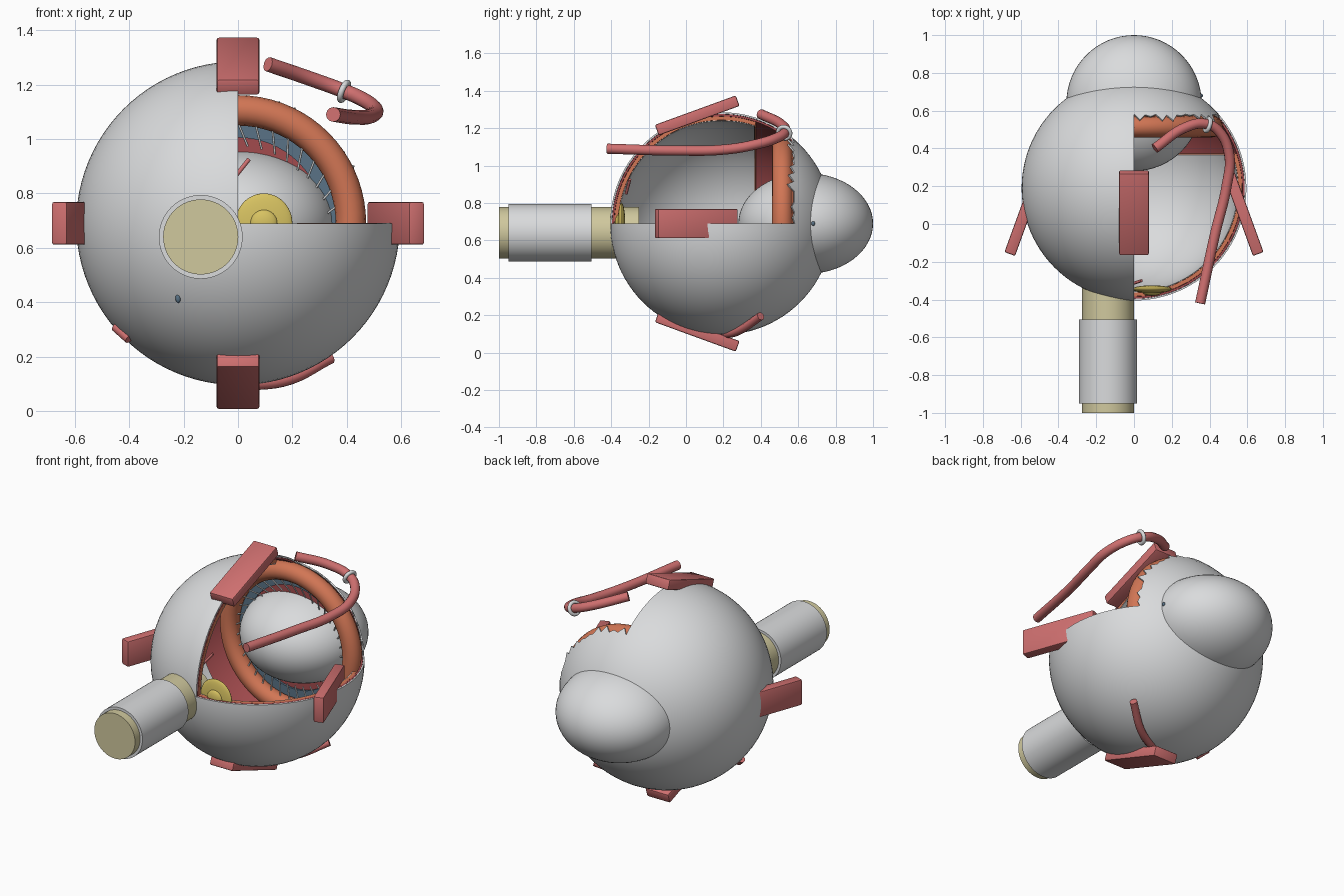
import bpy, bmesh, math, random
from mathutils import Vector

if "Cube" in bpy.data.objects:
    bpy.data.objects.remove(bpy.data.objects["Cube"])

random.seed(4)
PI = math.pi
C = Vector((0, 0.19, 0.69))      # centre of the globe
R = 0.595


def material(name, rgb):
    m = bpy.data.materials.new(name)
    m.diffuse_color = (*rgb, 1)
    m.use_nodes = True
    m.node_tree.nodes["Principled BSDF"].inputs["Base Color"].default_value = m.diffuse_color
    return m


WHITE = material("white", (0.70, 0.71, 0.72))
RED = material("muscle red", (0.62, 0.16, 0.16))
DARK = material("dark red", (0.36, 0.07, 0.075))
ORANGE = material("orange", (0.64, 0.18, 0.09))
CREAM = material("cream", (0.63, 0.58, 0.34))
GOLD = material("gold", (0.68, 0.54, 0.12))
BLUE = material("slate blue", (0.10, 0.17, 0.24))


def finish(ob, name, mat, angle=35):
    ob.name = name
    ob.data.materials.clear()
    ob.data.materials.append(mat)
    bpy.ops.object.select_all(action='DESELECT')
    ob.select_set(True)
    bpy.context.view_layer.objects.active = ob
    for mod in list(ob.modifiers):
        bpy.ops.object.modifier_apply(modifier=mod.name)
    bpy.ops.object.shade_smooth_by_angle(angle=math.radians(angle))
    return ob


def shell(name, mat, r, thick, patches, rings=48):
    """Globe layer made of patches (phi0, phi1, first ring, last ring, jag); rings count from the back pole."""
    bm = bmesh.new()
    for p0, p1, i0, i1, jag in patches:
        n = round((p1 - p0) / 3.75)
        rows = []
        for i in range(i0, i1 + 1):
            row = []
            for j in range(n + 1):
                th = PI * i / rings
                if jag and i == i1 and 0 < j < n:
                    th += jag * random.random() * (1 if j % 2 else 0.15)
                ph = math.radians(p0 + (p1 - p0) * j / n)
                row.append(bm.verts.new(C + r * Vector((math.sin(th) * math.cos(ph), math.cos(th),
                                                        math.sin(th) * math.sin(ph)))))
            rows.append(row)
        for a, b in zip(rows, rows[1:]):
            for j in range(n):
                bm.faces.new((a[j], a[j + 1], b[j + 1], b[j]))
    bmesh.ops.remove_doubles(bm, verts=bm.verts, dist=0.0003)
    me = bpy.data.meshes.new(name)
    bm.to_mesh(me)
    bm.free()
    ob = bpy.data.objects.new(name, me)
    bpy.context.collection.objects.link(ob)
    mod = ob.modifiers.new("thickness", 'SOLIDIFY')
    mod.thickness = thick
    mod.offset = -1
    return finish(ob, name, mat)


def ellipsoid(name, mat, loc, scale, seg=64):
    bpy.ops.mesh.primitive_uv_sphere_add(segments=seg, ring_count=seg // 2, location=loc)
    ob = bpy.context.object
    ob.scale = scale
    return finish(ob, name, mat)


def cylinder(name, mat, x, z, r, y0, y1):
    bpy.ops.mesh.primitive_cylinder_add(vertices=64, radius=r, depth=y1 - y0,
                                        location=(x, (y0 + y1) / 2, z), rotation=(PI / 2, 0, 0))
    return finish(bpy.context.object, name, mat)


def torus(name, mat, loc, major, minor, direction):
    rot = Vector(direction).to_track_quat('Z', 'Y').to_euler()
    bpy.ops.mesh.primitive_torus_add(location=loc, rotation=rot, major_radius=major, minor_radius=minor,
                                     major_segments=72, minor_segments=16)
    return finish(bpy.context.object, name, mat)


def tube(name, mat, pts, r):
    cu = bpy.data.curves.new(name, 'CURVE')
    cu.dimensions = '3D'
    cu.bevel_depth = r
    cu.bevel_resolution = 4
    cu.use_fill_caps = True
    sp = cu.splines.new('BEZIER')
    sp.bezier_points.add(len(pts) - 1)
    for bp, p in zip(sp.bezier_points, pts):
        bp.co = p
        bp.handle_left_type = bp.handle_right_type = 'AUTO'
    ob = bpy.data.objects.new(name, cu)
    bpy.context.collection.objects.link(ob)
    bpy.ops.object.select_all(action='DESELECT')
    ob.select_set(True)
    bpy.context.view_layer.objects.active = ob
    bpy.ops.object.convert(target='MESH')
    return finish(bpy.context.object, name, mat, 50)


def annulus(name, mat, y, r0, r1):
    """Flat ring facing front."""
    bm = bmesh.new()
    loops = [[bm.verts.new((r * math.cos(2 * PI * k / 64), y, C.z + r * math.sin(2 * PI * k / 64)))
              for k in range(64)] for r in (r0, r1)]
    for k in range(64):
        m = (k + 1) % 64
        bm.faces.new((loops[0][k], loops[1][k], loops[1][m], loops[0][m]))
    me = bpy.data.meshes.new(name)
    bm.to_mesh(me)
    bm.free()
    ob = bpy.data.objects.new(name, me)
    bpy.context.collection.objects.link(ob)
    mod = ob.modifiers.new("thickness", 'SOLIDIFY')
    mod.thickness = 0.012
    return finish(ob, name, mat)


# globe layers, with the upper right quarter cut open
shell("outer_wall", WHITE, R, 0.009, [(90, 360, 0, 48, 0), (0, 90, 0, 13, 0.09)])
shell("middle_wall", DARK, R - 0.010, 0.011, [(90, 360, 8, 48, 0), (0, 90, 8, 12, 0.07)])
shell("inner_wall", ORANGE, R - 0.022, 0.020, [(90, 360, 19, 48, 0)])
shell("inner_lining", WHITE, R - 0.043, 0.004, [(90, 360, 19, 48, 0)])
shell("torn_edge", ORANGE, R - 0.018, 0.01, [(0, 90, 11, 13, 0.08)])

# front bulge and lens body
ellipsoid("lens_bulge", WHITE, (0, 0.64, C.z), (0.358, 0.36, 0.27))

# rings around the lens and the fine strands that hold it
torus("ciliary_ring", ORANGE, (0, 0.515, C.z), 0.415, 0.056, (0, 1, 0))
annulus("blue_ring", BLUE, 0.545, 0.315, 0.39)
annulus("red_ring", DARK, 0.56, 0.26, 0.325)
for k in range(36):
    a = 2 * PI * k / 36
    b = a - 0.12
    tube("lens_strand", WHITE, [(0.37 * math.cos(a), 0.50, C.z + 0.37 * math.sin(a)),
                                (0.30 * math.cos(b), 0.53, C.z + 0.285 * math.sin(b))], 0.004)

# nerve and its sleeve
cylinder("nerve", CREAM, -0.137, 0.64, 0.138, -1.0, -0.25)
cylinder("nerve_sleeve", WHITE, -0.137, 0.64, 0.154, -0.95, -0.505)
ellipsoid("nerve_vessel", RED, (-0.137, -0.997, 0.64), (0.012, 0.003, 0.012), 16)

# yellow spot on the rear inner wall
ellipsoid("yellow_spot", GOLD, (0.095, -0.345, C.z), (0.105, 0.02, 0.11), 48)
ellipsoid("yellow_spot_centre", GOLD, (0.095, -0.36, C.z), (0.05, 0.02, 0.05), 32)
tube("inner_vessel", RED, [(-0.02, -0.32, 0.85), (0.04, -0.30, 0.925)], 0.008)


# four straight muscles
def strap(name, loc, size, rot):
    bpy.ops.mesh.primitive_cube_add(size=1, location=loc, rotation=rot)
    ob = bpy.context.object
    ob.scale = size
    bpy.ops.object.transform_apply(location=False, rotation=False, scale=True)
    mod = ob.modifiers.new("bevel", 'BEVEL')
    mod.width = 0.008
    mod.segments = 2
    finish(ob, name, RED)


for s, label in ((1, "upper"), (-1, "lower")):
    strap(label + "_muscle", (0, 0.06, C.z + s * 0.578), (0.157, 0.46, 0.06), (s * math.radians(20), 0, 0))
for s, label in ((1, "right"), (-1, "left")):
    strap(label + "_muscle", (s * 0.58, 0.055, C.z), (0.06, 0.455, 0.157), (0, 0, s * math.radians(20)))

# slanted muscles and the loop that guides the upper one
tube("upper_slanted_muscle", RED, [
    (0.35, -0.42, 1.09), (0.43, -0.05, 1.08), (0.49, 0.2, 1.085), (0.505, 0.36, 1.11),
    (0.45, 0.49, 1.15), (0.38, 0.53, 1.18), (0.27, 0.51, 1.22), (0.11, 0.40, 1.275)], 0.027)
torus("muscle_loop", WHITE, (0.39, 0.525, 1.175), 0.034, 0.011, (-1, 0.3, 0.4))
tube("lower_slanted_muscle", RED, [(0.02, 0.20, 0.095), (0.18, 0.28, 0.115), (0.34, 0.40, 0.195)], 0.022)
tube("lower_muscle_stub", RED, [(-0.45, 0.10, 0.31), (-0.40, 0.06, 0.265)], 0.018)

# small dark vessel openings
ellipsoid("vessel_opening", BLUE, (-0.22, -0.287, 0.415), (0.01, 0.01, 0.018), 16)
ellipsoid("bulge_opening", BLUE, (0.355, 0.68, C.z), (0.01, 0.01, 0.012), 16)
